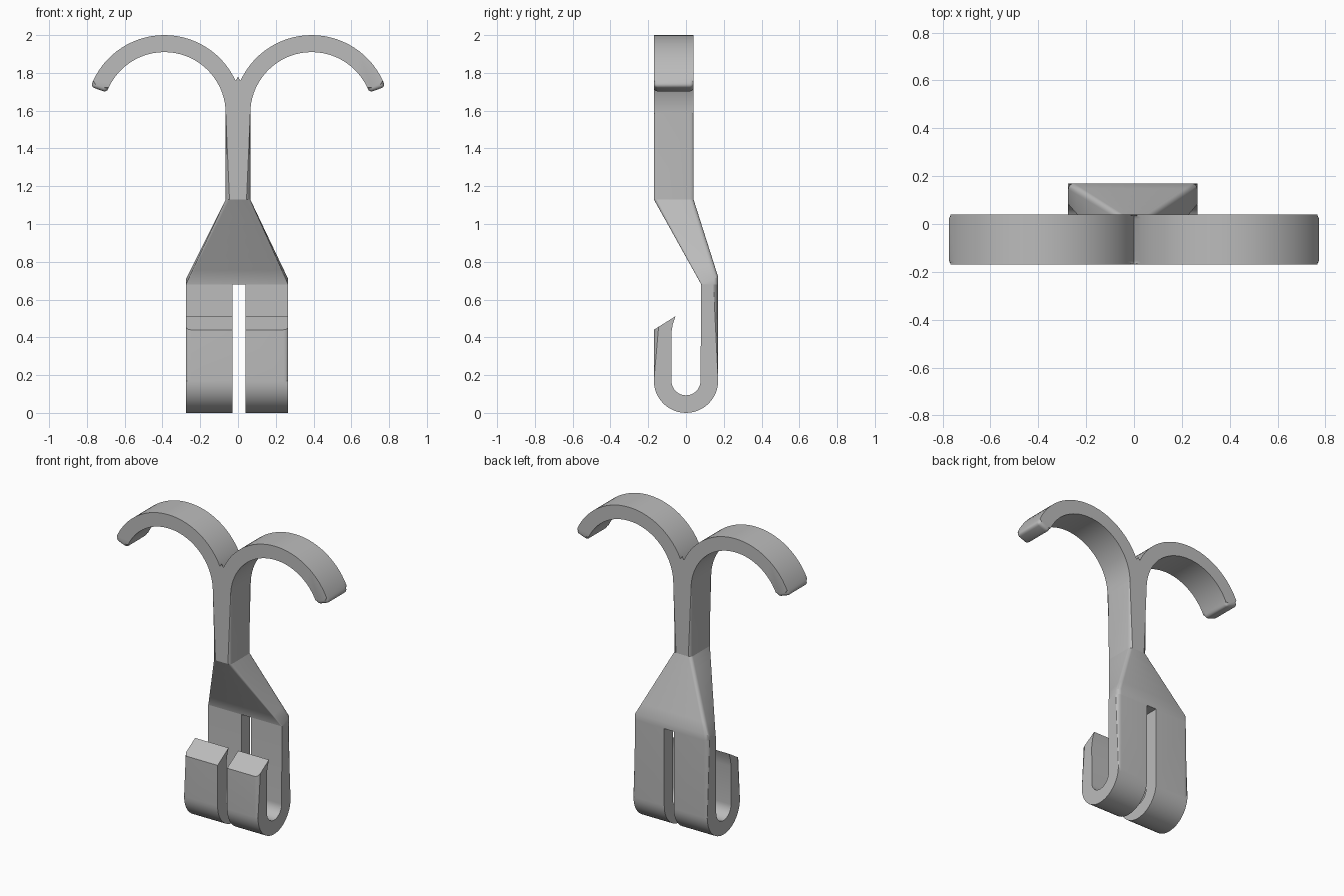
import bpy, bmesh
from math import sin, cos, radians, sqrt, acos, degrees

cube = bpy.data.objects.get("Cube")
if cube:
    bpy.data.objects.remove(cube, do_unlink=True)

grey = bpy.data.materials.new("plain grey")
grey.use_nodes = True
grey.diffuse_color = (0.5, 0.5, 0.5, 1)
grey.node_tree.nodes["Principled BSDF"].inputs["Base Color"].default_value = (0.5, 0.5, 0.5, 1)


def arc(cx, cy, r, a0, a1, n):
    """Points along a circular arc, angles in degrees."""
    angles = [radians(a0 + (a1 - a0) * i / n) for i in range(n + 1)]
    return [(cx + r * cos(a), cy + r * sin(a)) for a in angles]


def finish(bm, name):
    bmesh.ops.recalc_face_normals(bm, faces=bm.faces)
    mesh = bpy.data.meshes.new(name)
    bm.to_mesh(mesh)
    bm.free()
    mesh.materials.append(grey)
    obj = bpy.data.objects.new(name, mesh)
    bpy.context.collection.objects.link(obj)
    bpy.ops.object.select_all(action='DESELECT')
    obj.select_set(True)
    bpy.context.view_layer.objects.active = obj
    bpy.ops.object.shade_smooth_by_angle(angle=radians(30))
    return obj


def prism(first, second):
    """Solid between two matching outlines."""
    bm = bmesh.new()
    a = [bm.verts.new(p) for p in first]
    b = [bm.verts.new(p) for p in second]
    bm.faces.new(a)
    bm.faces.new(b)
    for i in range(len(a)):
        j = (i + 1) % len(a)
        bm.faces.new((a[i], a[j], b[j], b[i]))
    return bm


def round_edges(bm, edges, width):
    bmesh.ops.bevel(bm, geom=edges, offset=width, offset_type='OFFSET',
                    segments=4, profile=0.5, affect='EDGES', clamp_overlap=False)


FRONT, BACK, NECK = -0.17, 0.04, 1.13
HALF, WAIST = 0.065, 0.68

# Stem with two curled arms
cx, cz, r_in, r_out, tip = 0.39, 1.585, 0.325, 0.415, 20
notch = degrees(acos(-cx / r_out))
half = [(HALF, NECK)] + arc(cx, cz, r_in, 180, tip, 32) + arc(cx, cz, r_out, tip, notch, 30)
half[-1] = (0, half[-1][1])
outline = half + [(-x, z) for x, z in reversed(half[:-1])]
bm = prism([(x, FRONT, z) for x, z in outline], [(x, BACK, z) for x, z in outline])
tips = [p for p in outline if abs(p[0]) > 0.65 and p[1] < 1.75]
ends = [half[33], half[34]]
soft = []
for e in bm.edges:
    p, q = (v.co for v in e.verts)
    at_neck = max(p.z, q.z) < NECK + 0.001
    if abs(p.y - q.y) < 0.001 and not at_neck:
        soft.append(e)
    elif any(abs(abs(p.x) - x) + abs(p.z - z) < 0.001 for x, z in ends) and abs(p.y - q.y) > 0.1:
        soft.append(e)
round_edges(bm, soft, 0.02)
finish(bm, "stem_and_arms")


# Tapered neck from the stem to the wide plate
def rounded_rect(x0, x1, y0, y1, r_front, r_back):
    pts = arc(x1 - r_back, y1 - r_back, r_back, 0, 90, 5)
    pts += arc(x0 + r_back, y1 - r_back, r_back, 90, 180, 5)
    pts += arc(x0 + r_front, y0 + r_front, r_front, 180, 270, 5)
    pts += arc(x1 - r_front, y0 + r_front, r_front, 270, 360, 5)
    return pts


LEFT, RIGHT, PLATE_IN, PLATE_OUT = 0.265, -0.275, 0.08, 0.17
upper = [(x, y, NECK) for x, y in rounded_rect(-HALF, HALF, FRONT, BACK, 0.02, 0.02)]
flat = rounded_rect(RIGHT, LEFT, PLATE_IN, PLATE_OUT, 0.005, 0.025)
lower = [(x, y, WAIST + 0.001 + (y - PLATE_IN) * 0.44) for x, y in flat]
base = [(x, y, WAIST) for x, y in flat]
steps = 6
rings = [[tuple(p + (q - p) * s / steps for p, q in zip(u, w)) for u, w in zip(upper, lower)]
         for s in range(steps + 1)] + [base]
bm = bmesh.new()
loops = [[bm.verts.new(p) for p in ring] for ring in rings]
bm.faces.new(loops[0])
bm.faces.new(loops[-1])
for a, b in zip(loops, loops[1:]):
    for i in range(len(a)):
        j = (i + 1) % len(a)
        bm.faces.new((a[i], a[j], b[j], b[i]))
finish(bm, "tapered_neck")

# Two upturned clips separated by the slot
outer = [(PLATE_OUT, WAIST)] + arc(0, 0.17, 0.17, 0, -180, 24) + [(FRONT, 0.44)]
lip = [(-0.055, 0.512), (-0.07, 0.47), (-0.078, 0.42)]
inner = arc(0, 0.17, 0.077, -180, 0, 20) + [(PLATE_IN, WAIST)]
profile = outer + lip + inner


def is_outer(co):
    return any(abs(co.y - y) + abs(co.z - z) < 0.0005 for y, z in outer)


for name, edge, slot in (("left_clip", LEFT, 0.04), ("right_clip", RIGHT, -0.03)):
    bm = prism([(edge, y, z) for y, z in profile], [(slot, y, z) for y, z in profile])
    soft = [e for e in bm.edges
            if all(abs(v.co.x - edge) < 0.001 and is_outer(v.co) for v in e.verts)]
    round_edges(bm, soft, 0.025)
    finish(bm, name)
